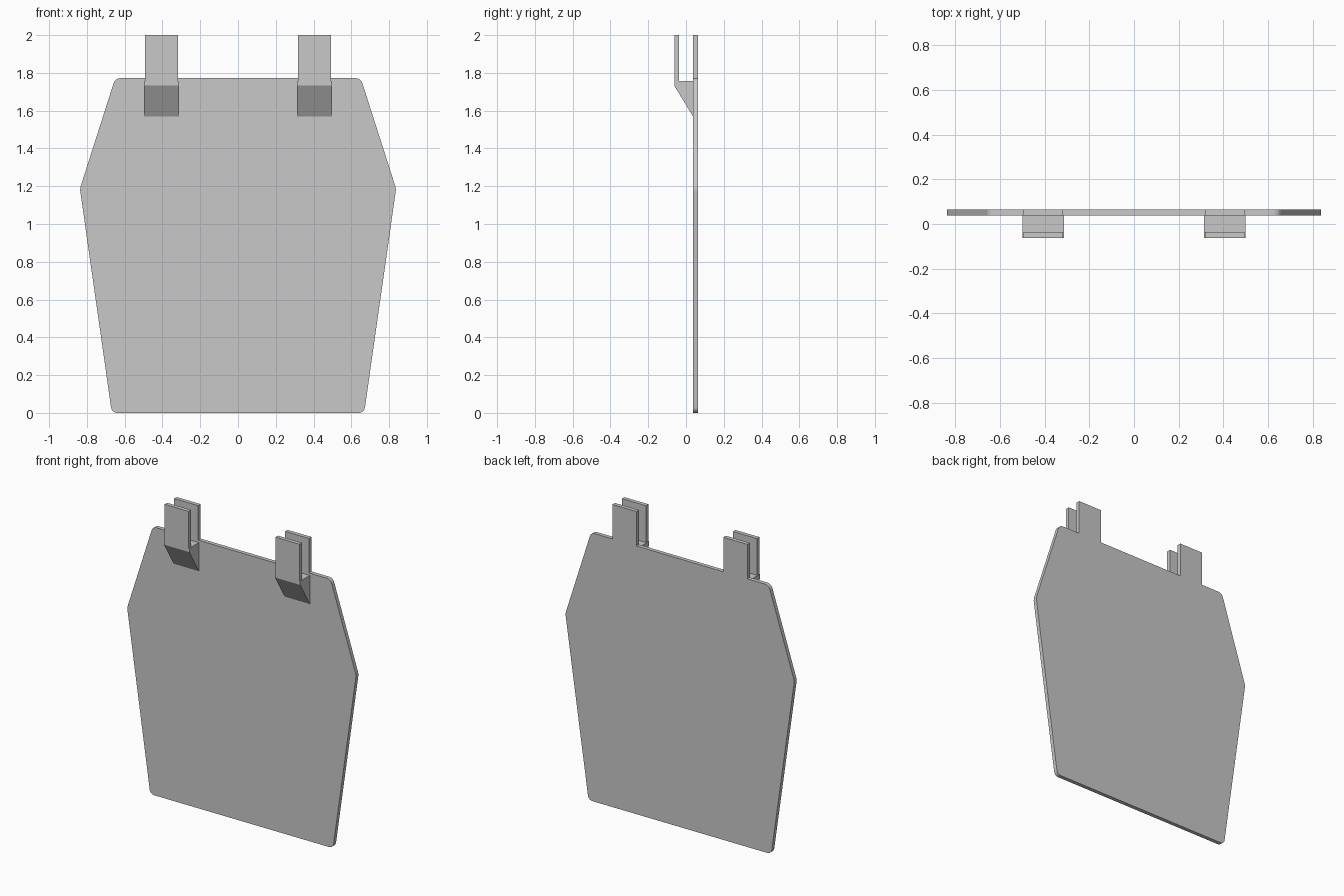
import bpy, bmesh
from mathutils import Vector

cube = bpy.data.objects.get("Cube")
if cube:
    bpy.data.objects.remove(cube, do_unlink=True)

grey = bpy.data.materials.new("light grey")
grey.use_nodes = True
colour = (0.578, 0.578, 0.578, 1)
grey.diffuse_color = colour
grey.node_tree.nodes["Principled BSDF"].inputs["Base Color"].default_value = colour


def prism(name, points, depth, rounding=None):
    """Extrude a flat outline along depth; rounding maps point index to radius."""
    bm = bmesh.new()
    verts = [bm.verts.new(p) for p in points]
    bm.faces.new(verts)
    for i, radius in (rounding or {}).items():
        bmesh.ops.bevel(bm, geom=[verts[i]], offset=radius, segments=5,
                        profile=0.5, affect='VERTICES')
    out = bmesh.ops.extrude_face_region(bm, geom=bm.faces[:], use_keep_orig=True)
    bmesh.ops.translate(bm, vec=Vector(depth),
                        verts=[v for v in out["geom"] if isinstance(v, bmesh.types.BMVert)])
    bmesh.ops.recalc_face_normals(bm, faces=bm.faces[:])
    mesh = bpy.data.meshes.new(name)
    bm.to_mesh(mesh)
    bm.free()
    mesh.materials.append(grey)
    obj = bpy.data.objects.new(name, mesh)
    bpy.context.collection.objects.link(obj)


BACK, PLATE_FRONT = 0.064, 0.038
TAB_BACK, FRONT = -0.036, -0.062
IN, OUT = 0.318, 0.493          # tab sides
TOP, EDGE = 2.0, 1.772          # tab top, plate top edge

# Plate with the two rear tabs rising from its top edge
half = [(0.668, 0), (0.837, 1.187), (0.65, EDGE), (OUT, EDGE), (OUT, TOP), (IN, TOP), (IN, EDGE)]
outline = half + [(-x, z) for x, z in reversed(half)]
radii = {0: 0.028, 1: 0.015, 2: 0.026}
last = len(outline) - 1
radii.update({last - i: r for i, r in list(radii.items())})
prism("plate", [(x, PLATE_FRONT, z) for x, z in outline],
      (0, BACK - PLATE_FRONT, 0), radii)

# Clip on each side: wedge bracket and front tab
for side, sign in (("left", 1), ("right", -1)):
    x0, x1 = IN - 0.005, OUT + 0.005
    wedge = [(PLATE_FRONT, 1.568), (FRONT, 1.732), (FRONT, 1.757), (PLATE_FRONT, 1.757)]
    prism(side + "_bracket", [(sign * x0, y, z) for y, z in wedge], (sign * (x1 - x0), 0, 0))
    tab = [(FRONT, 1.75), (FRONT, TOP), (TAB_BACK, TOP), (TAB_BACK, 1.75)]
    prism(side + "_front_tab", [(sign * IN, y, z) for y, z in tab], (sign * (OUT - IN), 0, 0))
